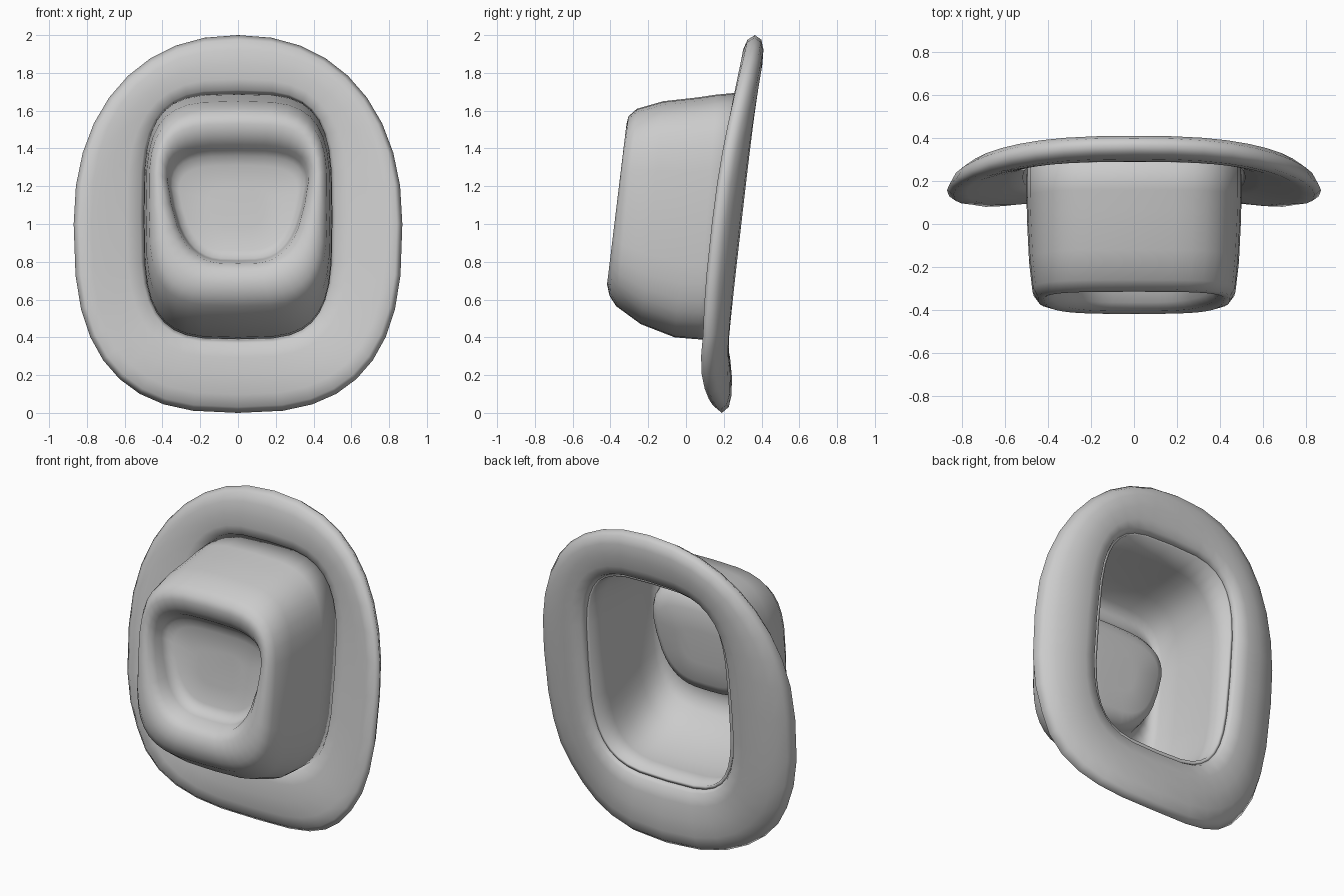
import bpy, bmesh, math

if "Cube" in bpy.data.objects:
    bpy.data.objects.remove(bpy.data.objects["Cube"])

N = 36


def power(v, e):
    return math.copysign(abs(v) ** e, v)


def outline(i, n):
    """Unit rounded outline point (x, z) for step i."""
    a = 2 * math.pi * i / N
    return power(math.cos(a), 2 / n), power(math.sin(a), 2 / n)


def make_object(name, rings, closed_loop=False, cap_end=False):
    """Loft equal-length rings of points into a smooth mesh."""
    bm = bmesh.new()
    loops = [[bm.verts.new(p) for p in r] for r in rings]
    pairs = list(zip(loops, loops[1:]))
    if closed_loop:
        pairs.append((loops[-1], loops[0]))
    for a, b in pairs:
        for i in range(N):
            j = (i + 1) % N
            bm.faces.new((a[i], a[j], b[j], b[i]))
    if cap_end:
        bm.faces.new(loops[-1])
    bmesh.ops.recalc_face_normals(bm, faces=bm.faces)
    mesh = bpy.data.meshes.new(name)
    bm.to_mesh(mesh)
    bm.free()
    mesh.polygons.foreach_set("use_smooth", [True] * len(mesh.polygons))
    obj = bpy.data.objects.new(name, mesh)
    bpy.context.collection.objects.link(obj)
    return obj


# Brim: rounded section swept between the crown opening and the outer edge
def brim_point(i, s, h):
    ix, iz = outline(i, 3.5)
    upper = math.sin(2 * math.pi * i / N) >= 0
    ox, oz = outline(i, 2.2 if upper else 2.7)
    x = ix * 0.495 * (1 - s) + ox * 0.87 * s
    z = (1.04 + iz * 0.65) * (1 - s) + (1 + oz) * s
    # the sides sweep forward toward the outer edge
    y = 0.135 + 0.115 * z - 0.14 * abs(x) ** 3 * s
    # the low outer corners droop forward, the bottom tip curls back
    low = max(0, (0.4 - z) / 0.4)
    y += 0.055 * low - 0.2 * low * x * x
    return x, y + h, z


half = [(0.06, 0.036), (0.25, 0.05), (0.5, 0.057), (0.75, 0.054), (0.92, 0.037)]
section = ([(0, 0)] + [(s, -h) for s, h in half] + [(1, 0)]
           + [(s, h) for s, h in reversed(half)])
make_object("brim", [[brim_point(i, s, h) for i in range(N)] for s, h in section],
            closed_loop=True)

# Crown: rings as z top, z bottom, half width, y top, y bottom, downward taper
crown_rings = [
    (1.70, 0.385, 0.50, 0.33, 0.19, 0),
    (1.685, 0.39, 0.50, 0.16, 0.06, 0),
    (1.67, 0.40, 0.497, 0.06, -0.06, 0),
    (1.65, 0.47, 0.488, -0.12, -0.24, 0),
    (1.61, 0.565, 0.475, -0.26, -0.37, 0.02),
    (1.57, 0.62, 0.455, -0.305, -0.405, 0.06),
    (1.53, 0.68, 0.433, -0.315, -0.418, 0.14),
    (1.47, 0.75, 0.408, -0.30, -0.405, 0.25),
    (1.42, 0.79, 0.393, -0.265, -0.365, 0.33),
    (1.39, 0.805, 0.385, -0.22, -0.285, 0.35),
    (1.36, 0.815, 0.37, -0.195, -0.235, 0.35),
    (1.31, 0.86, 0.33, -0.18, -0.212, 0.35),
    (1.20, 0.98, 0.16, -0.178, -0.20, 0.2),
]


def crown_ring(zt, zb, w, yt, yb, taper):
    pts = []
    for i in range(N):
        ux, uz = outline(i, 3.6)
        f = (uz + 1) / 2
        pts.append((ux * w * (1 - taper * (1 - f) ** 1.7), yb + (yt - yb) * f,
                    zb + (zt - zb) * f))
    return pts


crown = make_object("crown", [crown_ring(*r) for r in crown_rings], cap_end=True)
# the shell faces outward: the dent floor points to the front
if crown.data.polygons[-1].normal.y > 0:
    crown.data.flip_normals()
shell = crown.modifiers.new("shell", "SOLIDIFY")
shell.thickness = 0.022
shell.offset = -1
